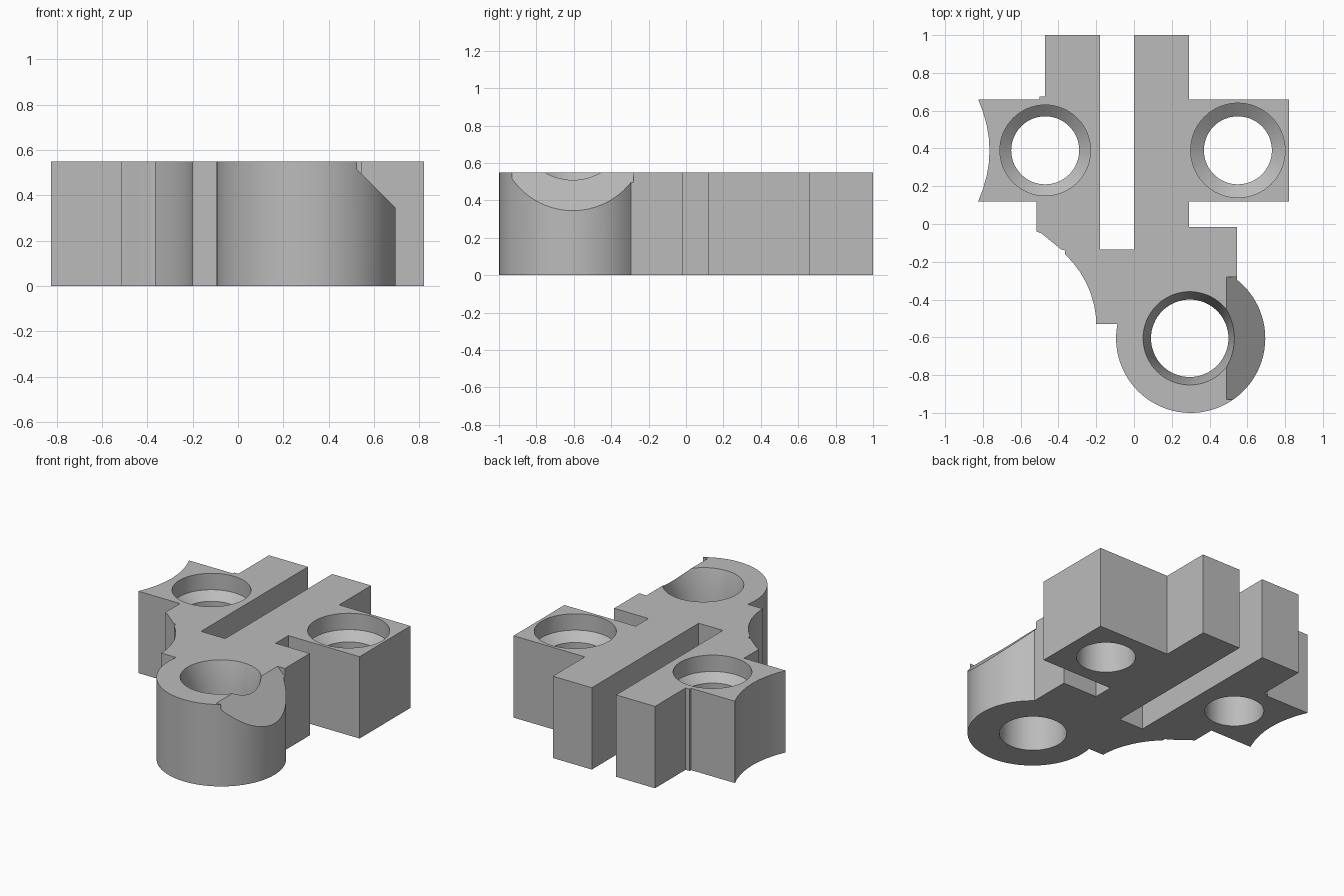
import bpy, bmesh
from math import sin, cos, radians, atan2, hypot

if "Cube" in bpy.data.objects:
    bpy.data.objects.remove(bpy.data.objects["Cube"])

HEIGHT = 0.55
CLEAR = 0.05

grey = bpy.data.materials.new("plain grey")
grey.use_nodes = True
grey.diffuse_color = (0.5, 0.5, 0.5, 1)
grey.node_tree.nodes["Principled BSDF"].inputs["Base Color"].default_value = (0.5, 0.5, 0.5, 1)


def make_object(name, bm):
    bmesh.ops.recalc_face_normals(bm, faces=bm.faces)
    mesh = bpy.data.meshes.new(name)
    bm.to_mesh(mesh)
    bm.free()
    obj = bpy.data.objects.new(name, mesh)
    mesh.materials.append(grey)
    bpy.context.collection.objects.link(obj)
    return obj


def extrude(name, points, direction):
    """Solid prism from a closed outline of 3D points."""
    bm = bmesh.new()
    face = bm.faces.new([bm.verts.new(p) for p in points])
    moved = bmesh.ops.extrude_face_region(bm, geom=[face])["geom"]
    bmesh.ops.translate(bm, vec=direction,
                        verts=[g for g in moved if isinstance(g, bmesh.types.BMVert)])
    return make_object(name, bm)


def revolve(name, x, y, profile, segments=64):
    """Capped solid of revolution from (radius, height) pairs."""
    bm = bmesh.new()
    angles = [radians(360 * i / segments) for i in range(segments)]
    rings = [[bm.verts.new((x + r * cos(a), y + r * sin(a), z)) for a in angles]
             for r, z in profile]
    for low, high in zip(rings, rings[1:]):
        for i in range(segments):
            j = (i + 1) % segments
            bm.faces.new((low[i], low[j], high[j], high[i]))
    bm.faces.new(rings[0])
    bm.faces.new(rings[-1])
    return make_object(name, bm)


def arc(cx, cy, r, start, end, steps):
    """Arc points, angles in degrees."""
    return [(cx + r * cos(radians(start + (end - start) * i / steps)),
             cy + r * sin(radians(start + (end - start) * i / steps)))
            for i in range(steps + 1)]


def bow(a, b, sag, steps=6):
    """Shallow curve from a to b, bulging to the right of travel by sag."""
    dx, dy = b[0] - a[0], b[1] - a[1]
    length = hypot(dx, dy)
    pts = []
    for i in range(steps + 1):
        t = i / steps
        s = 4 * sag * t * (1 - t) / length
        pts.append((a[0] + dx * t + dy * s, a[1] + dy * t - dx * s))
    return pts


# Plate outline: slotted bars, right lug, boss, curved left flank, left lug
boss_x, boss_y, boss_r = 0.3, -0.605, 0.395
fin_x, neck_y = 0.545, -0.53
fin_y = boss_y + (boss_r ** 2 - (fin_x - boss_x) ** 2) ** 0.5
boss_start = 57.0 - 5.3
neck_angle = -180 - 10.9 + 0.0
outline = [(-0.47, 1), (-0.18, 1), (-0.18, -0.135), (0, -0.135), (0, 1), (0.29, 1),
           (0.29, 0.66), (0.82, 0.66), (0.82, 0.12), (0.29, 0.12),
           (0.29, -0.015), (fin_x, -0.015)]
outline += arc(boss_x, boss_y, boss_r, boss_start, neck_angle, 56)
outline += [(-0.2, neck_y)]
outline += bow((-0.2, -0.5), (-0.365, -0.16), 0.035)
outline += [(-0.365, -0.14), (-0.385, -0.135), (-0.49, -0.05), (-0.515, -0.04), (-0.515, 0.12)]
outline += bow((-0.825, 0.12), (-0.825, 0.66), 0.06, 8)
outline += [(-0.5, 0.66), (-0.5, 0.675), (-0.47, 0.675)]
bracket = extrude("bracket_plate", [(x, y, 0) for x, y in outline], (0, 0, HEIGHT))


# Stepped screw holes in the lugs, and the flared hole in the boss
def lug_hole(name, x, radius):
    return revolve(name, x, 0.39, [(0.18, -CLEAR), (0.18, HEIGHT - 0.16),
                                   (radius, HEIGHT - 0.11), (radius, HEIGHT + CLEAR)])


cutters = [
    lug_hole("left_hole_cutter", -0.47, 0.24),
    lug_hole("right_hole_cutter", 0.55, 0.25),
    revolve("boss_hole_cutter", 0.295, boss_y,
            [(0.205, -CLEAR), (0.205, HEIGHT - 0.16), (0.247, HEIGHT), (0.247, HEIGHT + CLEAR)]),
    # Sloping cut on the side of the boss
    extrude("slope_cutter", [(0.49, -0.93, HEIGHT), (0.79, -0.93, HEIGHT - 0.3),
                             (0.79, -0.93, HEIGHT + CLEAR), (0.49, -0.93, HEIGHT + CLEAR)],
            (0, 0.65, 0)),
]

bpy.context.view_layer.objects.active = bracket
for cutter in cutters:
    cutter.hide_render = True
    mod = bracket.modifiers.new(cutter.name, 'BOOLEAN')
    mod.operation = 'DIFFERENCE'
    mod.solver = 'EXACT'
    mod.object = cutter
    bpy.ops.object.modifier_apply(modifier=mod.name)
    bpy.data.objects.remove(cutter)

# Smooth round walls, crisp edges
bpy.ops.object.select_all(action='DESELECT')
bracket.select_set(True)
bpy.ops.object.shade_smooth_by_angle(angle=radians(25))
